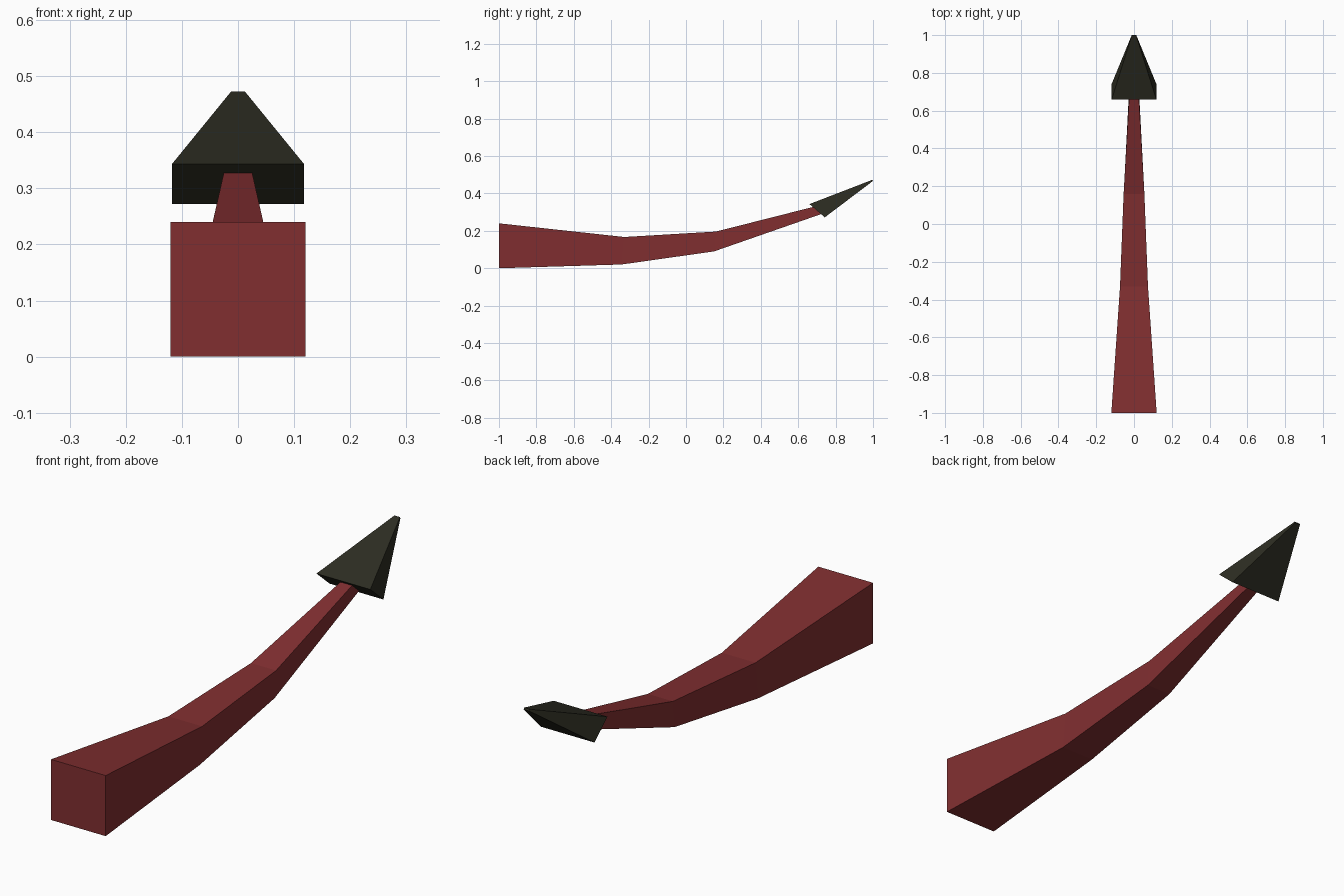
import bpy, bmesh

if "Cube" in bpy.data.objects:
    bpy.data.objects.remove(bpy.data.objects["Cube"])


def material(name, rgb):
    m = bpy.data.materials.new(name)
    m.diffuse_color = (*rgb, 1)
    m.use_nodes = True
    m.node_tree.nodes["Principled BSDF"].inputs["Base Color"].default_value = m.diffuse_color
    return m


def loft(name, sections, mat):
    """Closed four-sided loft; section = (half width, top (y, z), bottom (y, z))."""
    bm = bmesh.new()
    rings = [[bm.verts.new(c) for c in
              ((-w, *top), (w, *top), (w, *bot), (-w, *bot))]
             for w, top, bot in sections]
    for a, b in zip(rings, rings[1:]):
        for i in range(4):
            j = (i + 1) % 4
            bm.faces.new((a[i], a[j], b[j], b[i]))
    bm.faces.new(rings[0])
    bm.faces.new(rings[-1][::-1])
    bmesh.ops.recalc_face_normals(bm, faces=bm.faces)
    mesh = bpy.data.meshes.new(name)
    bm.to_mesh(mesh)
    bm.free()
    mesh.materials.append(mat)
    ob = bpy.data.objects.new(name, mesh)
    bpy.context.collection.objects.link(ob)
    return ob


red = material("dark red", (0.22, 0.028, 0.030))
black = material("olive black", (0.026, 0.026, 0.016))

# Tapering curved tail, thick at the root
loft("tail", [
    (0.120, (-1.00, 0.240), (-1.00, 0.000)),
    (0.074, (-0.33, 0.167), (-0.345, 0.020)),
    (0.055, (0.16, 0.196), (0.15, 0.090)),
    (0.025, (0.685, 0.329), (0.73, 0.292)),
], red)

# Wedge-shaped spike with a slanted base and a tiny blunt point
loft("tail_tip", [
    (0.118, (0.66, 0.343), (0.742, 0.272)),
    (0.012, (0.997, 0.473), (1.00, 0.467)),
], black)
